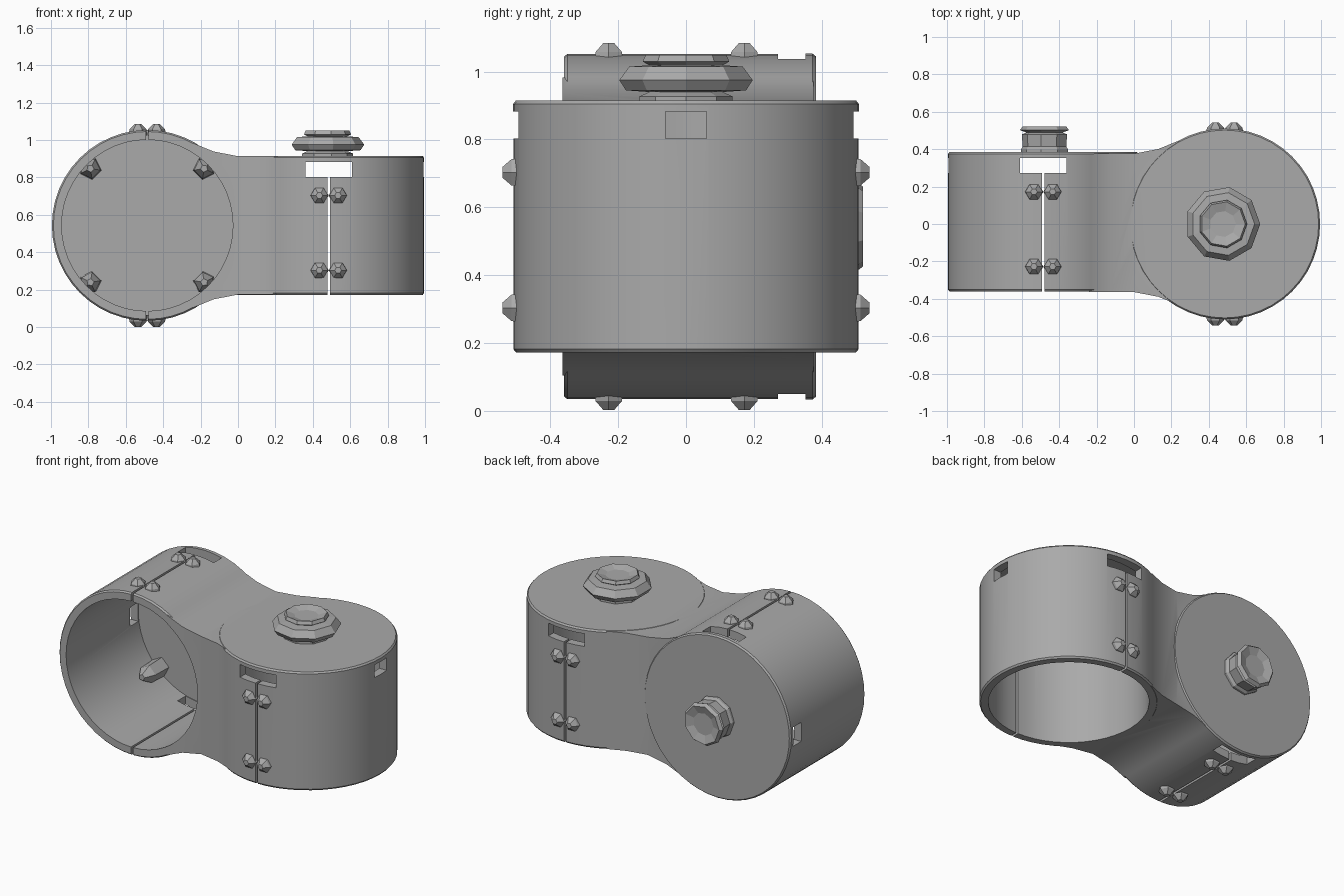
import bpy, bmesh, math
from mathutils import Matrix, Vector

if "Cube" in bpy.data.objects:
    bpy.data.objects.remove(bpy.data.objects["Cube"], do_unlink=True)

# One plain grey
grey = bpy.data.materials.new("plain_grey")
grey.use_nodes = True
colour = (0.4, 0.4, 0.4, 1)
grey.diffuse_color = colour
grey.node_tree.nodes["Principled BSDF"].inputs["Base Color"].default_value = colour

RADIUS, BORE, HALF, FLOOR = 0.51, 0.458, 0.372, 0.345
CX, CZ = 0.485, 0.543

# Each cup is described along its own axis: closed end up, outer side towards +x
upright = Matrix.Translation((CX, 0, CZ))
lying = Matrix(((-1, 0, 0, -CX), (0, 0, 1, 0.012), (0, 1, 0, CZ), (0, 0, 0, 1)))
cups = {"upright": upright, "lying": lying}


def add_object(name, bm, matrix=None):
    if matrix:
        bm.transform(matrix)
    bmesh.ops.recalc_face_normals(bm, faces=bm.faces)
    mesh = bpy.data.meshes.new(name)
    bm.to_mesh(mesh)
    bm.free()
    mesh.materials.append(grey)
    obj = bpy.data.objects.new(name, mesh)
    bpy.context.collection.objects.link(obj)
    return obj


def loft(name, rings, matrix=None):
    """Skin closed rings of points and cap both ends."""
    bm = bmesh.new()
    loops = [[bm.verts.new(p) for p in ring] for ring in rings]
    for a, b in zip(loops, loops[1:]):
        for i in range(len(a)):
            j = (i + 1) % len(a)
            bm.faces.new((a[i], a[j], b[j], b[i]))
    bm.faces.new(loops[0])
    bm.faces.new(loops[-1])
    return add_object(name, bm, matrix)


def turned(name, profile, sides, matrix):
    """Solid turned about the local axis from (radius, height) points."""
    return loft(name, [[(r * math.cos(math.tau * i / sides),
                         r * math.sin(math.tau * i / sides), h)
                        for i in range(sides)] for r, h in profile], matrix)


def box(name, low, high, matrix):
    low, high = Vector(low), Vector(high)
    rings = [[(low.x, low.y, h), (high.x, low.y, h), (high.x, high.y, h),
              (low.x, high.y, h)] for h in (low.z, high.z)]
    return loft(name, rings, matrix)


def combine(target, tools, operation):
    """Apply booleans and remove the tools."""
    for tool in tools:
        mod = target.modifiers.new("combine", 'BOOLEAN')
        mod.operation, mod.object, mod.solver = operation, tool, 'EXACT'
        bpy.context.view_layer.update()
        graph = bpy.context.evaluated_depsgraph_get()
        mesh = bpy.data.meshes.new_from_object(target.evaluated_get(graph))
        target.modifiers.clear()
        target.data = mesh
        bpy.data.objects.remove(tool, do_unlink=True)


# Neck flaring from the lying cup into the upright cup
neck_rings = []
for x, wide, tall in ((-0.24, 0.37, 0.44), (-0.13, 0.37, 0.395), (0, 0.37, 0.37),
                      (0.13, 0.395, 0.37), (0.24, 0.44, 0.37)):
    neck_rings.append([(x, sy * wide + 0.006, CZ + sz * tall)
                       for sy, sz in ((-1, -1), (1, -1), (1, 1), (-1, 1))])
housing = loft("double_cup_housing", neck_rings)

# Outer drums, joined to the neck
drums = [turned(n + "_drum", ((RADIUS - 0.008, -HALF), (RADIUS, -HALF + 0.01),
                              (RADIUS, HALF - 0.01), (RADIUS - 0.008, HALF)), 48, m)
         for n, m in cups.items()]
combine(housing, drums, 'UNION')

# Bores, wide slots under the closed end, clamp slits and outer windows
cutters = []
for n, m in cups.items():
    cutters.append(turned(n + "_bore", ((BORE, -0.5), (BORE, FLOOR)), 48, m))
    cutters.append(box(n + "_slot", (-0.125, -0.6, 0.26), (0.125, 0.6, 0.34), m))
    cutters.append(box(n + "_slit", (-0.007, -0.6, -0.5), (0.007, 0.6, 0.3), m))
    cutters.append(box(n + "_window", (0.4, -0.06, 0.26), (0.6, 0.06, 0.34), m))
combine(housing, cutters, 'DIFFERENCE')

parts = []
for n, m in cups.items():
    # Clamp lugs: faceted mounds on both sides of each slit
    for side in (-1, 1):
        for u in (-0.05, 0.05):
            for h in (-0.24, 0.16):
                turn = Matrix.Rotation(-side * math.pi / 2, 4, 'X')
                place = Matrix.Translation((u, side * 0.48, h)) @ turn
                parts.append(turned(n + "_clamp_lug", ((0.05, 0), (0.045, 0.035), (0.018, 0.062)),
                                    6, m @ place))
    # Stops in the corners of the bore
    for k in range(4):
        place = (Matrix.Rotation(math.pi * (k / 2 + 0.25), 4, 'Z')
                 @ Matrix.Translation((0.43, 0, 0)))
        parts.append(turned(n + "_inner_stop", ((0.02, 0.16), (0.055, 0.22), (0.06, 0.35)),
                            5, m @ place))

# Shaft bosses with dished heads on the closed ends
bosses = {
    "upright": ((0.14, -0.01), (0.14, 0.012), (0.11, 0.025), (0.18, 0.03), (0.2, 0.06),
                (0.17, 0.1), (0.11, 0.104), (0.13, 0.115), (0.12, 0.135), (0.07, 0.12)),
    "lying": ((0.13, -0.01), (0.13, 0.015), (0.12, 0.03), (0.125, 0.095), (0.1, 0.105),
              (0.135, 0.118), (0.12, 0.138), (0.07, 0.122)),
}
for n, profile in bosses.items():
    place = Matrix.Translation((-0.01, 0, HALF))
    parts.append(turned(n + "_shaft_boss", profile, 9, cups[n] @ place))

# Smooth walls with sharp rims
bpy.ops.object.select_all(action='DESELECT')
housing.select_set(True)
bpy.context.view_layer.objects.active = housing
bpy.ops.object.shade_smooth_by_angle(angle=math.radians(25))
